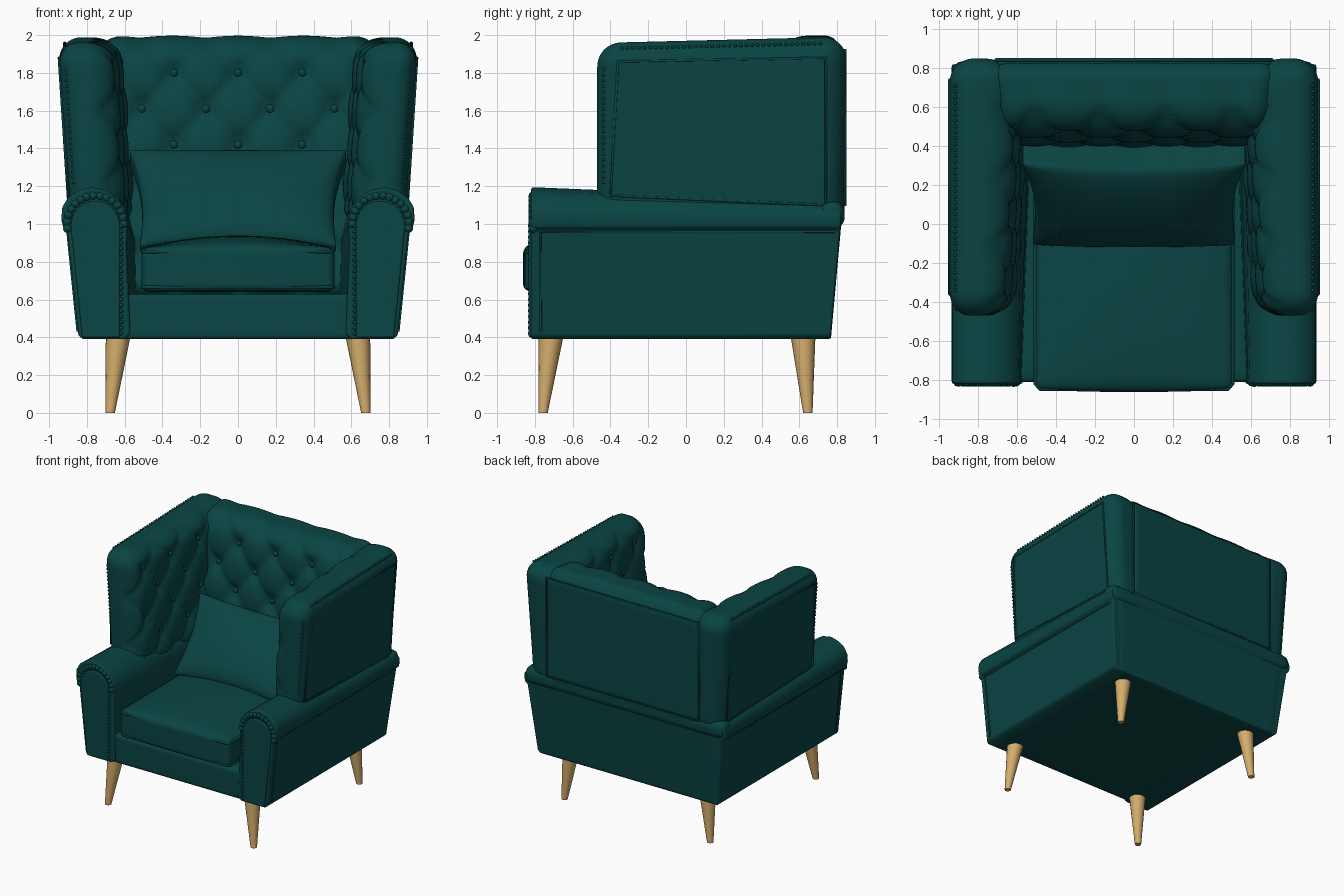
import bpy, bmesh, math
from mathutils import Vector, Matrix

if "Cube" in bpy.data.objects:
    bpy.data.objects.remove(bpy.data.objects["Cube"])


def material(name, col):
    m = bpy.data.materials.new(name)
    m.diffuse_color = (*col, 1)
    m.use_nodes = True
    m.node_tree.nodes["Principled BSDF"].inputs["Base Color"].default_value = m.diffuse_color
    return m


GREEN = material("teal fabric", (0.003, 0.058, 0.057))
WOOD = material("light wood", (0.66, 0.42, 0.15))


def finish(bm, name, mat=GREEN, angle=40):
    bmesh.ops.recalc_face_normals(bm, faces=bm.faces)
    me = bpy.data.meshes.new(name)
    bm.to_mesh(me)
    bm.free()
    me.materials.append(mat)
    me.shade_smooth()
    me.set_sharp_from_angle(angle=math.radians(angle))
    ob = bpy.data.objects.new(name, me)
    bpy.context.collection.objects.link(ob)
    return ob


def padded(name, centre, half, r, cuts=15, shape=None, side=1, warp=True):
    """Rounded box; shape(p, n) bends its points, side=-1 mirrors it in x."""
    bm = bmesh.new()
    bmesh.ops.create_cube(bm, size=2)
    bmesh.ops.subdivide_edges(bm, edges=bm.edges[:], cuts=cuts, use_grid_fill=True)
    for v in bm.verts:
        c = [math.sin(a * math.pi / 2) if warp else a for a in v.co]
        p = Vector([a * h for a, h in zip(c, half)])
        q = Vector([max(-(h - r), min(h - r, a)) for a, h in zip(p, half)])
        n = (p - q).normalized()
        p = q + n * r + Vector(centre)
        if shape:
            p = shape(p, n)
        v.co = (p.x * side, p.y, p.z)
    return finish(bm, name)


def prism(name, outline, y0, y1, side, bevel, bend=None):
    """Outline in x-z extruded along y; bend adjusts each point, side mirrors."""
    bm = bmesh.new()
    rings = []
    for y in (y0, y1):
        pts = [bend(x, y, z) if bend else (x, y, z) for x, z in outline]
        rings.append([bm.verts.new((x * side, yy, z)) for x, yy, z in pts])
    k = len(outline)
    for ring in rings:
        bm.faces.new(ring)
    for i in range(k):
        j = (i + 1) % k
        bm.faces.new((rings[0][i], rings[0][j], rings[1][j], rings[1][i]))
    ob = finish(bm, name)
    b = ob.modifiers.new("soft edge", 'BEVEL')
    b.width, b.segments, b.limit_method, b.angle_limit = bevel, 3, 'ANGLE', math.radians(40)
    return ob


def beads(name, points, r):
    bm = bmesh.new()
    for p in points:
        bmesh.ops.create_icosphere(bm, subdivisions=2 if r > 0.015 else 1, radius=r,
                                   matrix=Matrix.Translation(p))
    return finish(bm, name, angle=80)


def piping(name, points, r=0.009, closed=True):
    cu = bpy.data.curves.new(name, 'CURVE')
    cu.dimensions, cu.bevel_depth, cu.bevel_resolution = '3D', r, 1
    sp = cu.splines.new('POLY')
    sp.points.add(len(points) - 1)
    for q, p in zip(sp.points, points):
        q.co = (*p, 1)
    sp.use_cyclic_u = closed
    cu.materials.append(GREEN)
    bpy.context.collection.objects.link(bpy.data.objects.new(name, cu))


DU, DV, ROW = 0.34, 0.38, 1.80     # diamond tuft spacing and top button row


def tuft(u, z):
    a = math.sin(math.pi * (u / DU + (z - ROW) / DV))
    b = math.sin(math.pi * (u / DU - (z - ROW) / DV))
    return 0.55 * abs(a * b) ** 0.4 + 0.45 * min(1, a * a + b * b) ** 0.5


def tuft_points(lo, hi):
    for row in range(4):
        for k in range(-4, 5):
            u = (k + 0.5 * (row % 2)) * DU
            if lo <= u <= hi:
                yield u, ROW - row * DV / 2


# Seat base and rear lower panel
padded("seat_base", (0, -0.02, 0.51), (0.62, 0.79, 0.12), 0.025)


def lower_rear(p, n):
    return Vector((p.x * (1 + 0.1 * (p.z - 0.7)), p.y + 0.09 * (p.z - 1), p.z))


padded("rear_lower_panel", (0, 0.70, 0.71), (0.82, 0.122, 0.318), 0.01, shape=lower_rear)
padded("rear_ledge", (0, 0.77, 1.05), (0.928, 0.07, 0.073), 0.06)


# Tufted back rest
def back_y(y, z):
    t = max(0, (z - 0.6) / 1.4)
    return 0.84 - (0.84 - y) * (1 - 0.28 * t * t) - 0.3 * max(0, 1.05 - z)


def back_shape(p, n):
    y = back_y(p.y, p.z) - 0.07 * tuft(p.x, p.z) * max(0, -n.y)
    z = p.z + max(0, n.z) * 0.012 * abs(math.cos(math.pi * p.x / DU))
    return Vector((p.x * (1 + 0.25 * max(0, p.y - 0.55)), y, z))


padded("back_rest", (0, 0.635, 1.285), (0.73, 0.205, 0.70), 0.14, 52, back_shape, warp=False)
padded("rear_upper_panel", (0, 0.832, 1.51), (0.70, 0.018, 0.41), 0.012)
piping("rear_panel_piping", [(-0.71, 0.842, 1.1), (0.71, 0.842, 1.1),
                             (0.71, 0.842, 1.92), (-0.71, 0.842, 1.92)])
beads("back_buttons", [(u, back_y(0.422, z), z) for u, z in tuft_points(-0.55, 0.55)], 0.025)


# Tufted wings, thinner towards the front
def wing_x(x, z):
    return x + 0.065 * (z - 1.53)


def inner_taper(y):
    return 0.06 * max(0, 0.4 - y)


def wing_shape(p, n):
    x = wing_x(p.x, p.z) - 0.06 * (tuft(p.y - 0.05, p.z) - 0.2) * max(0, -n.x)
    x += inner_taper(p.y) * max(0, min(1, (0.925 - p.x) / 0.3))
    return Vector((x, p.y + 0.02 * (p.z - 1.9) * (p.y > 0.5), p.z + 0.025 * (p.y - 0.2)))


# Arm cross-section: flared outside, scroll on top, sloping inside
arm_outline = [(0.51, 0.42), (0.54, 0.39), (0.82, 0.39), (0.845, 0.41), (0.905, 0.97), (0.925, 0.98),
               (0.935, 1.03), (0.93, 1.09), (0.90, 1.14), (0.85, 1.175), (0.78, 1.195),
               (0.70, 1.18), (0.64, 1.14), (0.595, 1.08), (0.56, 1.0), (0.53, 0.88)]
arch = [(0.755 + 0.13 * math.cos(math.pi * i / 12), 0.99 + 0.13 * math.sin(math.pi * i / 12))
        for i in range(13)]


def arm_bend(x, y, z):
    if y < 0:
        return (x + 0.06 * (x < 0.55) + 0.025 * (0.55 < x < 0.57), y, z)
    return (x, y + 0.09 * (min(z, 1) - 1), z - 0.35 * max(0, z - 1))


for s, tag in ((1, "right"), (-1, "left")):
    padded(tag + "_wing", (0.775, 0.19, 1.475), (0.15, 0.66, 0.50), 0.125, 52, wing_shape, s, False)
    beads(tag + "_wing_buttons", [(s * (wing_x(0.635, z) + inner_taper(u + 0.05)), u + 0.05, z)
                                  for u, z in tuft_points(-0.4, 0.4)], 0.025)
    # Side panel seams and nail heads of the wing
    piping(tag + "_wing_piping", [(s * wing_x(0.923, z), y, z) for y, z in
                                  ((-0.40, 1.15), (0.74, 1.10), (0.74, 1.88), (-0.36, 1.86))])
    nails = [(s * wing_x(0.89, z), -0.435, z) for z in [1.22 + 0.03 * i for i in range(21)]]
    nails += [(s * 0.917, y, 1.943 + 0.025 * (y - 0.2)) for y in [-0.34 + 0.03 * i for i in range(36)]]
    beads(tag + "_wing_nails", nails, 0.011)

    # Arm, its front facing, pleats and nail heads
    prism(tag + "_arm", arm_outline, -0.82, 0.82, s, 0.03, arm_bend)
    prism(tag + "_arm_front_panel", [(0.625, 0.40), (0.825, 0.40)] + arch, -0.833, -0.79, s, 0.008)
    pleats = []
    for i in range(15):
        a = math.pi * (i / 14 * 1.05 - 0.05)
        pleats.append((s * (0.755 + 0.15 * math.cos(a)), -0.81, 1.0 + 0.15 * math.sin(a)))
    beads(tag + "_arm_pleats", pleats, 0.024)
    beads(tag + "_arm_nails", [(s * 0.618, -0.826, 0.42 + 0.03 * i) for i in range(20)], 0.012)
    piping(tag + "_arm_side_piping", [(s * 0.849, -0.77, 0.43), (s * 0.903, -0.77, 0.96),
                                      (s * 0.903, 0.79, 0.96)], 0.007, False)


# Seat cushion with crowned top
def cushion_shape(p, n):
    crown = max(0, 1 - (p.x / 0.51) ** 2) * max(0, 1 - ((p.y + 0.22) / 0.64) ** 2) ** 0.5
    front = max(0, -n.y) * 0.012 * (1 - (p.x / 0.51) ** 2)
    return Vector((p.x, p.y - front, p.z + (0.065 * crown if p.z > 0.755 else 0)))


padded("seat_cushion", (0, -0.215, 0.757), (0.51, 0.635, 0.117), 0.04, 23, cushion_shape)
for z in (0.665, 0.853):
    piping("cushion_piping", [(-0.505, 0.3, z), (-0.505, -0.82, z), (-0.48, -0.848, z),
                              (0.48, -0.848, z), (0.505, -0.82, z), (0.505, 0.3, z)], 0.01, False)


# Leaning pillow with pinched corners and a thicker top edge
def pillow_shape(p, n):
    u, v = p.x / 0.55, p.z / 0.33
    puff = (max(0, 1 - u * u) * max(0, 1 - v * v)) ** 0.4
    edge = 0.12 + 0.3 * max(0, v)
    x = p.x * (1 - 0.07 * (1 - v * v)) * (1 + 0.05 * v)
    z = p.z * (1 - 0.06 * (1 - u * u))
    return Vector((x, p.y * (edge + (1 - edge) * puff), z))


pillow = padded("pillow", (0, 0, 0), (0.55, 0.15, 0.33), 0.02, 23, pillow_shape)
pillow.location = (0, 0.135, 1.11)
pillow.rotation_euler = (math.radians(-43), 0, 0)

# Splayed tapered legs
for s, side in ((1, "right"), (-1, "left")):
    for where, top_y, foot_y in (("front", -0.715, -0.757), ("back", 0.62, 0.645)):
        bm = bmesh.new()
        bmesh.ops.create_cone(bm, cap_ends=True, segments=16, radius1=0.025, radius2=0.065,
                              depth=0.4, matrix=Matrix.Translation((0, 0, 0.2)))
        for v in bm.verts:
            t = v.co.z / 0.4
            v.co.x += s * (0.677 + (0.635 - 0.677) * t)
            v.co.y += foot_y + (top_y - foot_y) * t
        finish(bm, f"{where}_{side}_leg", WOOD)
